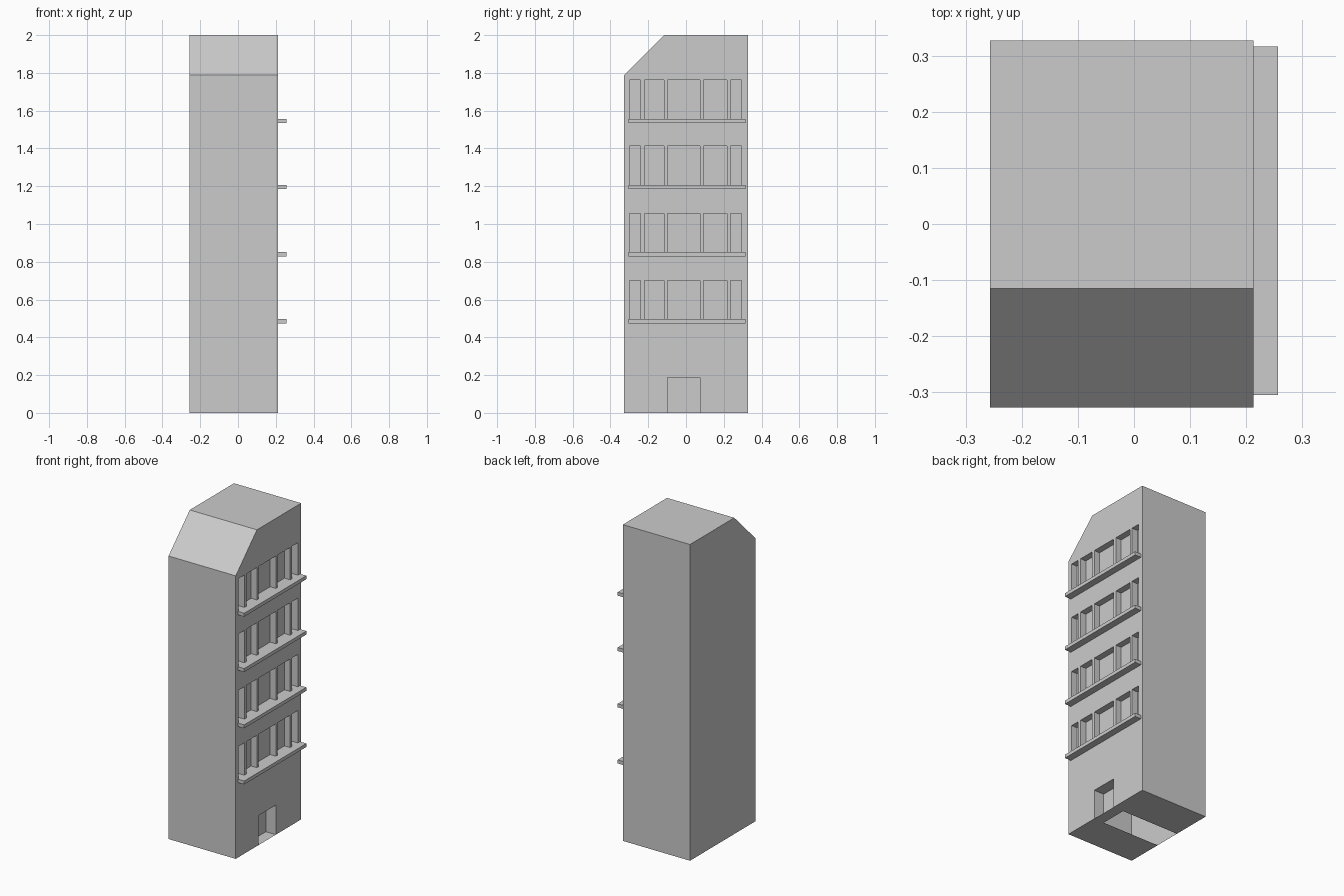
import bpy, bmesh

if "Cube" in bpy.data.objects:
    bpy.data.objects.remove(bpy.data.objects["Cube"])

LEFT, RIGHT = -0.257, 0.213
FRONT, BACK = -0.327, 0.327
EAVE, TOP, RIDGE_Y = 1.79, 2.0, -0.115
WINDOWS = [(-0.298, -0.24), (-0.219, -0.116), (-0.098, 0.074),
           (0.093, 0.217), (0.235, 0.294)]
DOOR, DOOR_TOP = (-0.098, 0.074), 0.187
LEDGE_TOPS = [0.496, 0.851, 1.207, 1.557]
WINDOW_HEIGHT, WINDOW_DEPTH, DOOR_DEPTH = 0.205, 0.04, 0.07
LEDGE_H = 0.022


def finish(bm, name):
    bmesh.ops.remove_doubles(bm, verts=bm.verts, dist=1e-5)
    mesh = bpy.data.meshes.new(name)
    bm.to_mesh(mesh)
    bm.free()
    obj = bpy.data.objects.new(name, mesh)
    bpy.context.collection.objects.link(obj)
    return obj


def face(bm, points):
    bm.faces.new([bm.verts.new(p) for p in points])


def wall_cell(bm, y0, y1, z0, z1, depth=0):
    """Panel of the right wall; pushed inwards with reveals when depth > 0."""
    ring = [(y0, z0), (y1, z0), (y1, z1), (y0, z1)]
    inner = RIGHT - depth
    face(bm, [(inner, y, z) for y, z in ring])
    if depth:
        for a, b in zip(ring, ring[1:] + ring[:1]):
            face(bm, [(RIGHT, *a), (RIGHT, *b), (inner, *b), (inner, *a)])


# Tower shell: blank left wall, front, back and roof planes
bm = bmesh.new()
profile = [(FRONT, 0), (BACK, 0), (BACK, TOP), (RIDGE_Y, TOP), (FRONT, EAVE)]
face(bm, [(LEFT, *p) for p in reversed(profile)])
for a, b in zip(profile[1:], profile[2:] + profile[:1]):
    face(bm, [(RIGHT, *a), (LEFT, *a), (LEFT, *b), (RIGHT, *b)])

# Underside, left open in a strip behind the doorway
for y0, y1 in [(FRONT, DOOR[0]), (DOOR[1], BACK)]:
    face(bm, [(LEFT, y0, 0), (LEFT, y1, 0), (RIGHT, y1, 0), (RIGHT, y0, 0)])

# Right wall: gable above, then a grid of panels with recessed windows and door
face(bm, [(RIGHT, *p) for p in
          [(FRONT, EAVE), (BACK, EAVE), (BACK, TOP), (RIDGE_Y, TOP)]])
window_rows = [(z, z + WINDOW_HEIGHT) for z in LEDGE_TOPS]
ys = [FRONT] + [y for w in WINDOWS for y in w] + [BACK]
zs = [0, DOOR_TOP] + [z for r in window_rows for z in r] + [EAVE]
for z0, z1 in zip(zs, zs[1:]):
    for y0, y1 in zip(ys, ys[1:]):
        depth = 0
        if (z0, z1) in window_rows and (y0, y1) in WINDOWS:
            depth = WINDOW_DEPTH
        elif z0 == 0 and (y0, y1) == DOOR:
            depth = DOOR_DEPTH
        wall_cell(bm, y0, y1, z0, z1, depth)
finish(bm, "tower")

# Balcony ledges under each window row
for i, z in enumerate(LEDGE_TOPS):
    bm = bmesh.new()
    bmesh.ops.create_cube(bm, size=1)
    bmesh.ops.scale(bm, vec=(0.044, 0.621, LEDGE_H), verts=bm.verts)
    bmesh.ops.translate(bm, vec=(RIGHT + 0.022, 0.0055, z - LEDGE_H / 2),
                        verts=bm.verts)
    finish(bm, f"balcony_ledge_{i + 1}")
